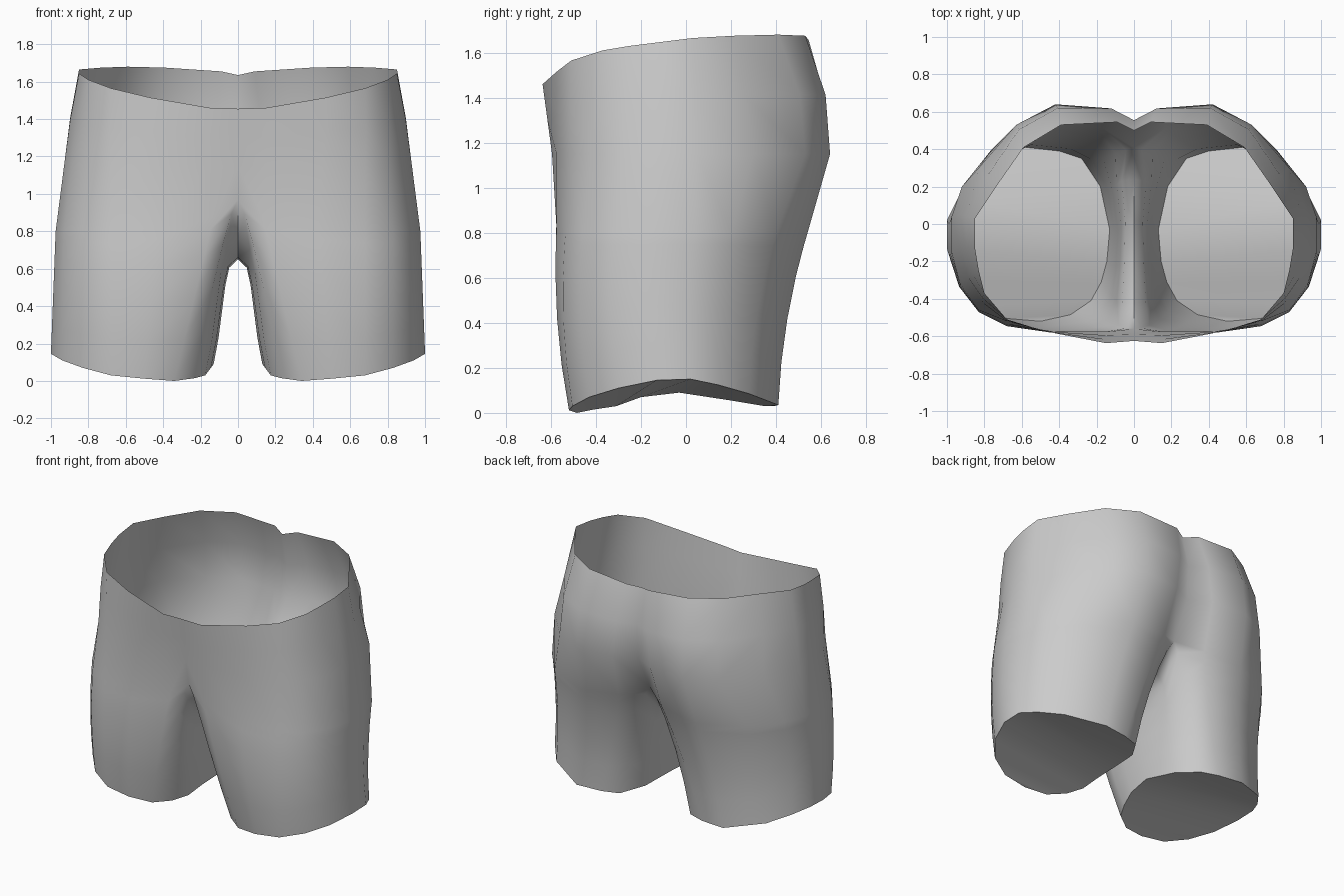
import bpy, bmesh
from mathutils import Vector

if "Cube" in bpy.data.objects:
    bpy.data.objects.remove(bpy.data.objects["Cube"])

# Right-half cross-sections, running from centre front around the side to centre back
waist = [(0, -.625, 1.455), (.15, -.637, 1.46), (.47, -.575, 1.515), (.68, -.51, 1.565),
         (.8, -.37, 1.61), (.83, -.25, 1.63), (.85, -.13, 1.645), (.85, .03, 1.665),
         (.73, .21, 1.675), (.59, .41, 1.68), (.39, .53, 1.675), (.09, .545, 1.655),
         (0, .5, 1.635)]
hip = [(0, -.59), (.15, -.595), (.45, -.575), (.68, -.52), (.81, -.42), (.89, -.28),
       (.93, -.13), (.93, .05), (.83, .3), (.63, .53), (.42, .64), (.15, .62), (0, .54)]

# Seam ring ends with the crotch curve on the centre plane, back to front
seam = [(0, -.56, .97), (.13, -.575, .88), (.43, -.575, .82), (.68, -.535, .8), (.83, -.46, .8),
        (.93, -.32, .8), (.975, -.15, .8), (.975, .04, .8), (.92, .2, .8), (.76, .4, .8),
        (.46, .54, .8), (.17, .515, .83),
        (0, .41, .89), (0, .24, .71), (0, .02, .65), (0, -.2, .66), (0, -.42, .76)]
hem = [(.23, -.41, .015), (.34, -.485, 0), (.5, -.52, .012), (.68, -.505, .03), (.83, -.43, .07),
       (.94, -.3, .11), (1, -.13, .145), (1, .02, .15), (.94, .14, .125), (.83, .28, .085),
       (.58, .41, .035), (.4, .39, .03),
       (.28, .35, .03), (.18, .2, .055), (.13, -.03, .09), (.145, -.2, .07), (.175, -.31, .03)]

bm = bmesh.new()


def add_ring(points):
    return [bm.verts.new(p) for p in points]


def bridge(a, b, closed):
    n = min(len(a), len(b))
    for i in range(n if closed else n - 1):
        j = (i + 1) % n
        bm.faces.new((a[i], b[i], b[j], a[j]))


# Torso, with the back rounded out below the waist
hip = [(x, y, 1.15) for x, y in hip]
upper = []
for a, b in zip(waist, hip):
    p = Vector(a).lerp(Vector(b), .5)
    p.x *= 1.008
    if p.y > .35:
        p.y += .035
    upper.append(p)
torso = [add_ring(r) for r in (waist, upper, hip)]
leg = [add_ring(seam)]

# Leg: the inner side leaves the centre plane quickly, the middle bows forward
for t, spread in ((.08, .36), (.25, .52), (.5, .66), (.75, .8), (1, 1)):
    ring = []
    for i, (a, b) in enumerate(zip(seam, hem)):
        p = Vector(a).lerp(Vector(b), t)
        if i in (0, 12):
            p.x = b[0] * t ** .75
        elif i > 12:
            p.x = b[0] * spread
        p.y -= .1 * t * (1 - t)
        ring.append(p)
    leg.append(add_ring(ring))

for a, b in zip(torso, torso[1:] + leg[:1]):
    bridge(a, b, False)
for a, b in zip(leg, leg[1:]):
    bridge(a, b, True)

# Closed leg end: an arched strip joining the inner and outer hem
end = leg[-1]
outer = end[3:11]
inner = [end[i] for i in (1, 0, 16, 15, 14, 13, 12, 11)]
bm.faces.new((end[2], outer[0], inner[0]))
bridge(inner, outer, False)

bmesh.ops.recalc_face_normals(bm, faces=bm.faces)
side = max(bm.faces, key=lambda f: f.calc_center_median().x)
if side.normal.x < 0:
    bmesh.ops.reverse_faces(bm, faces=bm.faces)

mesh = bpy.data.meshes.new("shorts")
bm.to_mesh(mesh)
bm.free()
shorts = bpy.data.objects.new("shorts", mesh)
bpy.context.collection.objects.link(shorts)

# Left half by mirroring
mirror = shorts.modifiers.new("Mirror", 'MIRROR')
mirror.use_clip = True
bpy.context.view_layer.objects.active = shorts
shorts.select_set(True)
bpy.ops.object.modifier_apply(modifier="Mirror")
bpy.ops.object.shade_smooth_by_angle(angle=1.3)
